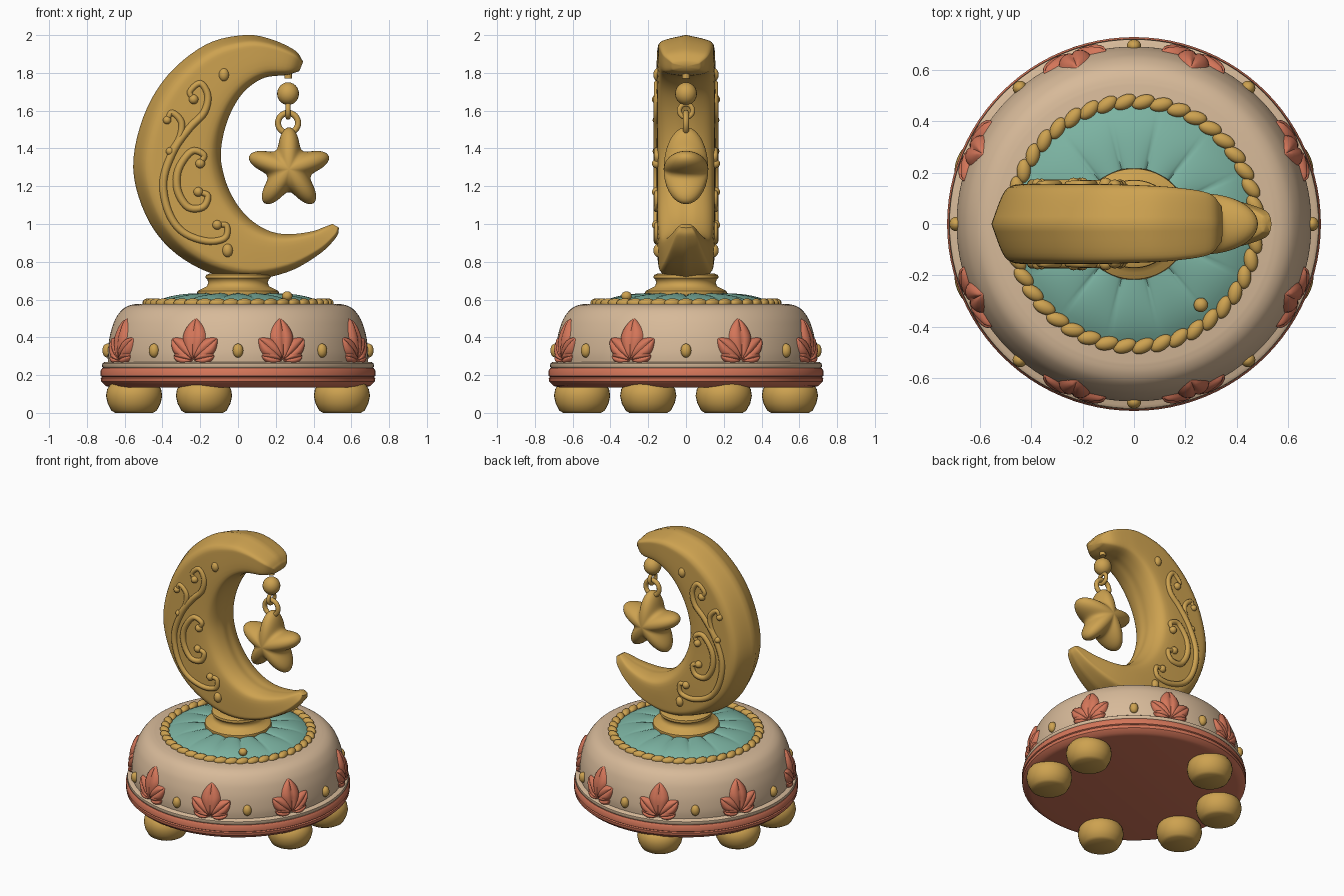
import bpy, bmesh
from math import sin, cos, pi, radians, hypot
from mathutils import Vector, Matrix

if "Cube" in bpy.data.objects:
    bpy.data.objects.remove(bpy.data.objects["Cube"], do_unlink=True)


def material(name, rgb):
    m = bpy.data.materials.new(name)
    m.use_nodes = True
    m.diffuse_color = (*rgb, 1)
    m.node_tree.nodes["Principled BSDF"].inputs["Base Color"].default_value = (*rgb, 1)
    return m


GOLD = material("gold", (0.61, 0.36, 0.08))
CREAM = material("cream", (0.68, 0.49, 0.32))
CORAL = material("coral", (0.66, 0.18, 0.10))
TEAL = material("teal", (0.20, 0.45, 0.36))


def finish(bm, name, mat, angle=50, mirror=False):
    bmesh.ops.remove_doubles(bm, verts=bm.verts, dist=0.0002)
    bmesh.ops.recalc_face_normals(bm, faces=bm.faces)
    me = bpy.data.meshes.new(name)
    bm.to_mesh(me)
    bm.free()
    me.materials.append(mat)
    ob = bpy.data.objects.new(name, me)
    bpy.context.collection.objects.link(ob)
    bpy.ops.object.select_all(action='DESELECT')
    ob.select_set(True)
    bpy.context.view_layer.objects.active = ob
    bpy.ops.object.shade_smooth_by_angle(angle=radians(angle))
    if mirror:
        mod = ob.modifiers.new("front_and_back", 'MIRROR')
        mod.use_axis = (False, True, False)
    return ob


def add_surface(bm, rows, closed=True):
    """Skin a grid of points, given row by row."""
    grid = [[bm.verts.new(p) for p in row] for row in rows]
    n = len(rows[0])
    for a, b in zip(grid, grid[1:]):
        for j in range(n if closed else n - 1):
            k = (j + 1) % n
            bm.faces.new((a[j], a[k], b[k], b[j]))


def surface(name, rows, mat, closed=True, **kw):
    bm = bmesh.new()
    add_surface(bm, rows, closed)
    return finish(bm, name, mat, **kw)


def spline(points, steps):
    """Smooth curve through points of any dimension."""
    pts = [Vector(p) for p in points]
    pts = [pts[0] * 2 - pts[1]] + pts + [pts[-1] * 2 - pts[-2]]
    out = []
    for p, a, b, q in zip(pts, pts[1:], pts[2:], pts[3:]):
        for i in range(steps):
            t = i / steps
            out.append(a + (b - p) * (t / 2) + (p * 2 - a * 5 + b * 4 - q) * (t * t / 2)
                       + (a * 3 - p - b * 3 + q) * (t ** 3 / 2))
    return out + [pts[-2]]


def lathe(name, profile, mat, sides=96, **kw):
    rows = [[(r * cos(2 * pi * i / sides), r * sin(2 * pi * i / sides), z)
             for i in range(sides)] for r, z in profile]
    return surface(name, rows, mat, **kw)


def add_ball(bm, loc, size, turn=None):
    m = Matrix.Translation(loc) @ (turn or Matrix()) @ Matrix.Diagonal((*size, 1))
    bmesh.ops.create_uvsphere(bm, u_segments=20, v_segments=12, radius=1, matrix=m)


def ring(name, loc, major, minor, across):
    rows = []
    for i in range(33):
        a = 2 * pi * i / 32
        row = []
        for j in range(12):
            b = 2 * pi * j / 12
            r, d = major + minor * cos(b), minor * sin(b)
            p = (d, r * cos(a), r * sin(a)) if across else (r * cos(a), d, r * sin(a))
            row.append(Vector(loc) + Vector(p))
        rows.append(row)
    surface(name, rows, GOLD)


# Round base: coral band, cream rim and cream drum
lathe("base_band", [(0, .14), (.67, .135), (.70, .142), (.724, .165), (.727, .185), (.719, .19),
                    (.727, .195), (.727, .225), (.718, .238), (0, .238)], CORAL, angle=35)
lathe("base_rim", [(0, .236), (.712, .236), (.72, .245), (.718, .262), (.705, .27), (0, .27)], CREAM)
DRUM = [(.688, .26), (.69, .32), (.68, .40), (.664, .46), (.645, .505), (.615, .545),
        (.58, .567), (.54, .577), (0, .577)]
lathe("base_drum", [tuple(v) for v in spline(DRUM[:-1], 4)] + [DRUM[-1]], CREAM)


def drum_radius(z):
    for (r0, z0), (r1, z1) in zip(DRUM, DRUM[1:]):
        if z <= z1:
            return r0 + (r1 - r0) * (z - z0) / (z1 - z0)
    return 0.6


# Feet: squashed balls with flat soles
FOOT = [(0, 0), (.10, 0), (.12, .012), (.14, .05), (.149, .09), (.143, .125), (.12, .16), (0, .18)]
for i, (x, y) in enumerate([(.55, .2), (.55, -.2), (-.55, .2), (-.55, -.2), (-.18, .55), (-.18, -.55)]):
    foot = lathe(f"foot_{i + 1}", FOOT, GOLD, sides=32)
    foot.location = (x, y, 0)

# Leaf ornaments wrapped around the drum
bm = bmesh.new()
for a in (25, 70, 110, 155, 205, 250, 290, 335):
    for tilt, length, width in ((-78, .12, .035), (78, .12, .035), (-48, .175, .05), (48, .175, .05), (0, .225, .068)):
        c, s = cos(radians(tilt)), sin(radians(tilt))
        rows = []
        for i in range(15):
            f = i / 14
            w = width * sin(pi * min(1, f ** 1.15)) ** .8 if 0 < f < 1 else 0
            row = []
            for j in range(13):
                t = j / 6 - 1
                u, z = length * f * s + w * t * c, .278 + length * f * c - w * t * s
                bulge = (1 - t ** 4) * (.018 + .014 * sin(pi * f)) - .008 * max(0, 1 - abs(t) * 4)
                r = drum_radius(z) - .004 + bulge * min(1, w / .02)
                ang = radians(a) + u / .69
                row.append((r * cos(ang), r * sin(ang), z))
            rows.append(row)
        add_surface(bm, rows, closed=False)
finish(bm, "leaf_ornaments", CORAL)

# Studs between the leaves
bm = bmesh.new()
for a in (0, 50, 90, 130, 180, 230, 270, 310):
    turn = Matrix.Rotation(radians(a), 4, 'Z')
    add_ball(bm, turn @ Vector((.692, 0, .33)), (.026, .028, .037), turn)
finish(bm, "base_studs", GOLD)

# Pleated cushion
rows = []
for i in range(17):
    f = i / 16
    row = []
    for j in range(224):
        a = 2 * pi * j / 224
        pleat = abs(sin(7 * a)) ** .5
        row.append((.462 * f * cos(a), .462 * f * sin(a),
                    .575 + .06 * (1 - f ** 5) - .016 * (1 - pleat) * sin(pi * f ** .7)))
    rows.append(row)
surface("cushion", rows, TEAL, angle=80)

# Rope trim: slanted beads around the cushion
bm = bmesh.new()
for i in range(42):
    turn = Matrix.Rotation(2 * pi * i / 42, 4, 'Z')
    add_ball(bm, turn @ Vector((.476, 0, .582)), (.027, .046, .024), turn @ Matrix.Rotation(.4, 4, 'Z'))
finish(bm, "rope_trim", GOLD)
bm = bmesh.new()
add_ball(bm, (.26, -.315, .618), (.028, .028, .026))
finish(bm, "cushion_stud", GOLD)

# Pedestal
lathe("pedestal", [(0, .6), (.20, .6), (.218, .625), (.215, .645), (.19, .658), (.165, .67), (.157, .69),
                   (.162, .705), (.172, .715), (.17, .73), (.15, .738), (0, .738)], GOLD, sides=64)

# Crescent moon: outer x z, inner x z, half thickness
STATIONS = [(.345, 1.86, .325, 1.81, .07), (.30, 1.92, .26, 1.79, .12), (.17, 1.98, .14, 1.775, .142),
            (.03, 2.0, .04, 1.71, .15), (-.17, 1.95, -.03, 1.61, .155), (-.37, 1.79, -.075, 1.49, .155),
            (-.50, 1.57, -.093, 1.37, .155), (-.555, 1.30, -.08, 1.27, .155),
            (-.49, 1.05, -.045, 1.17, .155), (-.36, .87, .01, 1.08, .155), (-.17, .75, .08, 1.01, .15),
            (.04, .705, .17, .96, .14), (.26, .745, .27, .945, .12), (.43, .84, .39, .96, .085),
            (.52, .93, .46, .985, .055), (.535, .98, .5, 1.0, .03)]
HALF = spline([(0, 0), (.09, .72), (.17, .96), (.32, 1), (.78, .97), (.93, .78), (1, .35), (1, 0)], 4)
SECTION = [(d, y) for d, y in HALF] + [(d, -y) for d, y in HALF[-2:0:-1]]
rows = []
for ox, oz, ix, iz, t in spline(STATIONS, 5):
    rows.append([(ox + (ix - ox) * d, t * y, oz + (iz - oz) * d) for d, y in SECTION])
for end in (0, -1):
    centre = sum((Vector(p) for p in rows[end]), Vector()) / len(SECTION)
    cap = [centre] * len(SECTION)
    rows = [cap] + rows if end == 0 else rows + [cap]
surface("crescent_moon", rows, GOLD, angle=60)


# Scrollwork on both faces of the moon
def scroll(name, path, thick):
    pts = spline(path, 6)
    last = len(pts) - 1
    rows = []
    for i, p in enumerate(pts):
        d = pts[min(i + 1, last)] - pts[max(i - 1, 0)]
        n = Vector((-d.y, d.x)).normalized()
        r = thick * (.65 + .35 * sin(pi * i / last))
        rows.append([(p.x + n.x * r * cos(b), -.153 + r * sin(b), p.y + n.y * r * cos(b))
                     for b in (2 * pi * k / 10 for k in range(10))])
    bm = bmesh.new()
    add_surface(bm, rows)
    for p in (pts[0], pts[-1]):
        add_ball(bm, (p.x, -.155, p.y), (thick * 1.2,) * 3)
    finish(bm, name, GOLD, mirror=True)


scroll("long_scroll", [(-.235, 1.66), (-.255, 1.70), (-.20, 1.745), (-.16, 1.68), (-.18, 1.59), (-.255, 1.51),
                       (-.34, 1.39), (-.395, 1.23), (-.37, 1.07), (-.295, .96), (-.17, .91), (-.07, .925),
                       (-.06, .99), (-.11, .995)], .021)
scroll("inner_scroll", [(-.20, 1.32), (-.18, 1.365), (-.245, 1.385), (-.315, 1.29), (-.32, 1.18),
                        (-.265, 1.09), (-.185, 1.09), (-.16, 1.15), (-.21, 1.17)], .021)
scroll("small_scroll", [(-.375, 1.55), (-.35, 1.59), (-.30, 1.54), (-.31, 1.46), (-.36, 1.385)], .018)
bm = bmesh.new()
for x, z in ((-.075, 1.79), (-.055, .86)):
    add_ball(bm, (x, -.145, z), (.028, .028, .036))
finish(bm, "moon_studs", GOLD, mirror=True)

# Hanging chain
hook = lathe("hanger", [(0, 1.5), (.02, 1.5), (.02, 1.84), (0, 1.84)], GOLD, sides=16)
hook.scale.z = .12
hook.location = (.265, 0, 1.59)
bm = bmesh.new()
add_ball(bm, (.265, 0, 1.69), (.058, .058, .06))
finish(bm, "chain_bead", GOLD)
ring("upper_link", (.265, 0, 1.60), .035, .013, True)
ring("lower_link", (.265, 0, 1.535), .053, .016, False)

# Puffy five-pointed star
rows = []
for i in range(25):
    p = pi * i / 24
    row = []
    for j in range(100):
        a = 2 * pi * j / 100
        r = (.122 + .1 * ((1 + cos(5 * a)) / 2) ** 1.25) * sin(p)
        row.append((.27 + r * sin(a), .118 * cos(p), 1.29 + r * cos(a)))
    rows.append(row)
surface("star", rows, GOLD, angle=80)
